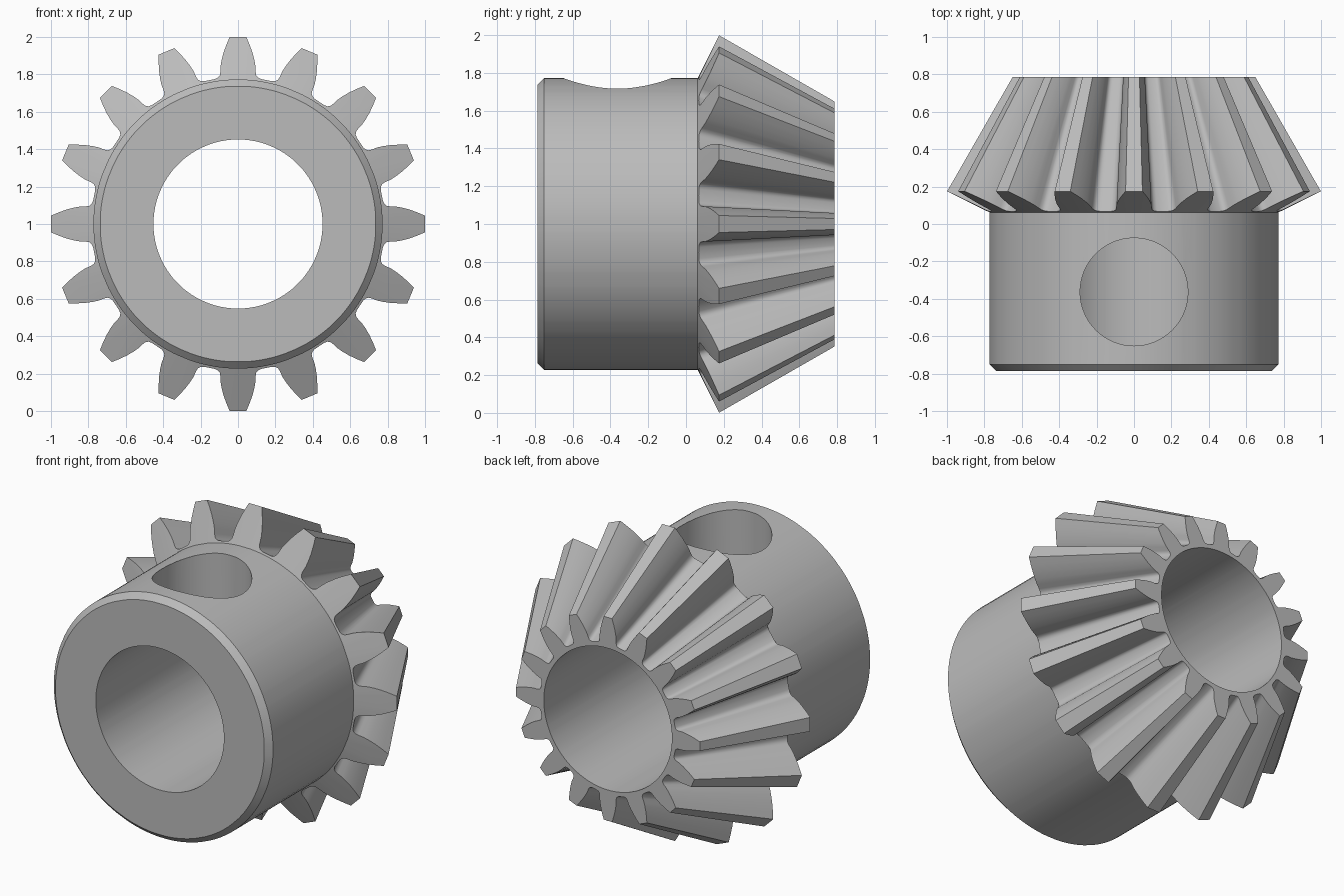
import bpy
import bmesh
from math import sin, cos, pi, radians
from mathutils import Vector

cube = bpy.data.objects.get("Cube")
if cube:
    bpy.data.objects.remove(cube)

TEETH = 16
AXIS_Z = 1.0
BORE, HUB, CHAMFER = 0.452, 0.773, 0.036
FRONT, HUB_END, BACK = -0.787, 0.062, 0.787
TIP_Y, APEX_Y = 0.175, 1.918

# Half tooth outline on the back cone: (angle from tooth centre, radius)
HALF_TOOTH = [(0.045, 1.0), (0.065, 0.96), (0.084, 0.92), (0.100, 0.88),
              (0.110, 0.85), (0.115, 0.82), (0.121, 0.802), (0.136, 0.79),
              (0.157, 0.785)]
GAP = (pi / TEETH, 0.784)
outline = [(-a, r) for a, r in reversed(HALF_TOOTH)] + HALF_TOOTH + [GAP]


def at(angle, radius, y):
    return Vector((radius * sin(angle), y, AXIS_Z + radius * cos(angle)))


def section(angle, tooth_r):
    """Closed radial section of the gear at one angle."""
    cone_y = HUB_END + (tooth_r - HUB) * (TIP_Y - HUB_END) / (1.0 - HUB)
    shrink = (APEX_Y - BACK) / (APEX_Y - cone_y)
    ring = [(BORE, FRONT), (HUB - CHAMFER, FRONT), (HUB, FRONT + CHAMFER),
            (HUB, HUB_END), (tooth_r, cone_y), (tooth_r * shrink, BACK),
            (BORE, BACK)]
    return [at(angle, r, y) for r, y in ring]


# Gear body: sections swept round the axis
bm = bmesh.new()
columns = []
for i in range(TEETH):
    for a, r in outline:
        columns.append([bm.verts.new(p) for p in section(a + i * 2 * pi / TEETH, r)])
for c, col in enumerate(columns):
    nxt = columns[(c + 1) % len(columns)]
    for k in range(len(col)):
        m = (k + 1) % len(col)
        bm.faces.new((col[k], nxt[k], nxt[m], col[m]))
bmesh.ops.recalc_face_normals(bm, faces=bm.faces)
mesh = bpy.data.meshes.new("bevel_gear")
bm.to_mesh(mesh)
bm.free()
gear = bpy.data.objects.new("bevel_gear", mesh)
bpy.context.collection.objects.link(gear)

# Set screw hole through the top wall of the hub
bpy.ops.mesh.primitive_cylinder_add(vertices=96, radius=0.288, depth=0.9,
                                    location=(0, -0.363, 1.6))
cutter = bpy.context.object
cutter.name = "screw_hole_cutter"
cutter.hide_render = True
cut = gear.modifiers.new("screw_hole", "BOOLEAN")
cut.operation = "DIFFERENCE"
cut.solver = "EXACT"
cut.object = cutter
graph = bpy.context.evaluated_depsgraph_get()
drilled = bpy.data.meshes.new_from_object(gear.evaluated_get(graph))
gear.modifiers.clear()
gear.data = drilled
bpy.data.objects.remove(cutter)

# Steel material
steel = bpy.data.materials.new("grey_steel")
steel.use_nodes = True
colour = (0.5, 0.5, 0.5, 1.0)
steel.diffuse_color = colour
steel.node_tree.nodes["Principled BSDF"].inputs["Base Color"].default_value = colour
gear.data.materials.clear()
gear.data.materials.append(steel)
for face in gear.data.polygons:
    face.material_index = 0

bpy.ops.object.select_all(action="DESELECT")
gear.select_set(True)
bpy.context.view_layer.objects.active = gear
bpy.ops.object.shade_smooth_by_angle(angle=radians(30))
